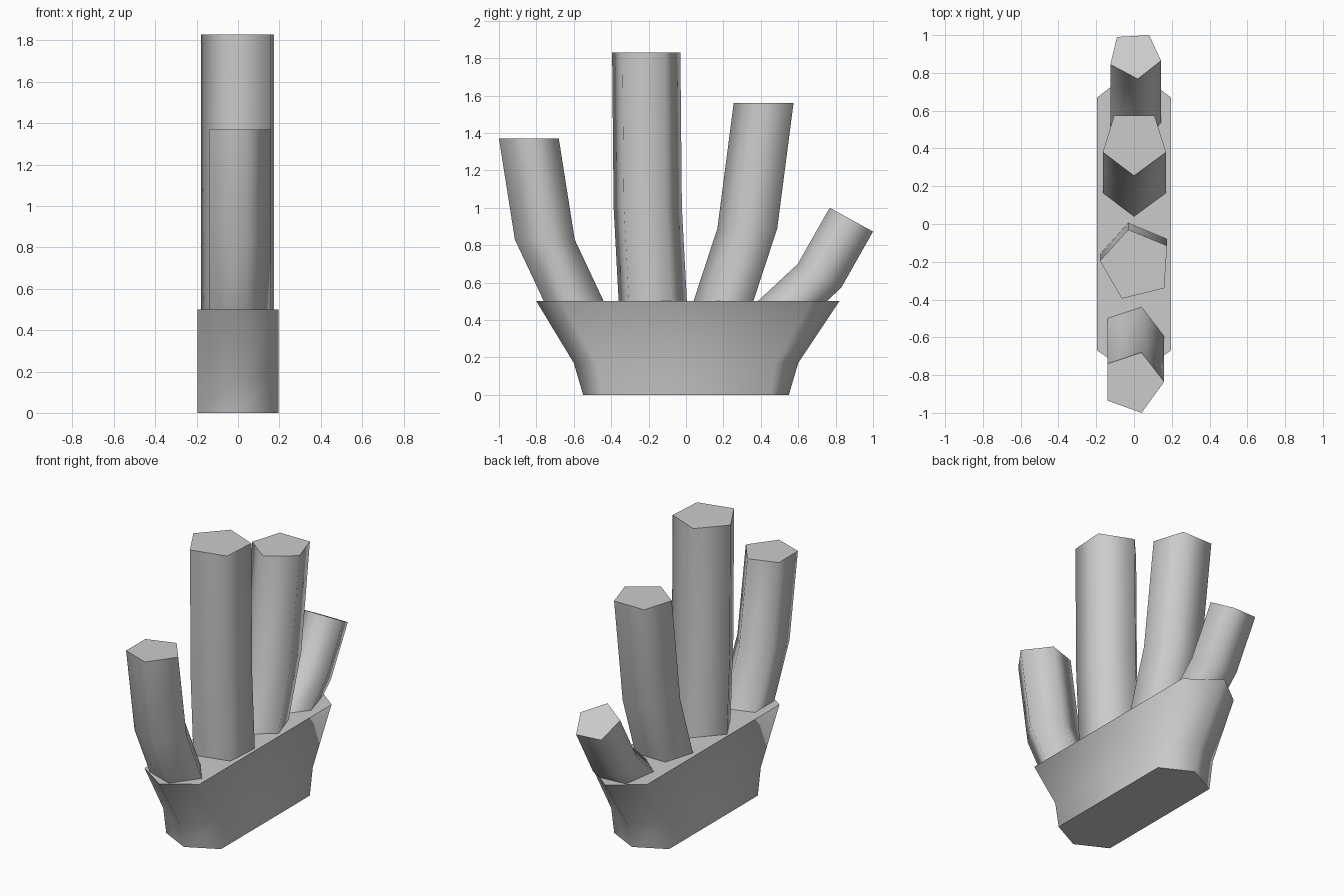
import bpy, bmesh

if "Cube" in bpy.data.objects:
    bpy.data.objects.remove(bpy.data.objects["Cube"])


def loft(name, rings, cap_bottom=False):
    """Skin equal-sized rings (bottom to top): smooth sides, flat caps."""
    bm = bmesh.new()
    loops = [[bm.verts.new(p) for p in ring] for ring in rings]
    n = len(loops[0])
    for low, high in zip(loops, loops[1:]):
        for i in range(n):
            j = (i + 1) % n
            bm.faces.new((low[i], low[j], high[j], high[i])).smooth = True
    bm.faces.new(loops[-1]).smooth = False
    if cap_bottom:
        bm.faces.new(loops[0][::-1]).smooth = False
    mesh = bpy.data.meshes.new(name)
    bm.to_mesh(mesh)
    bm.free()
    obj = bpy.data.objects.new(name, mesh)
    bpy.context.collection.objects.link(obj)
    return obj


def palm_ring(z, corner, back_tip, front_tip):
    w = 0.195
    return [(w, -corner, z), (w, corner, z), (0, back_tip, z),
            (-w, corner, z), (-w, -corner, z), (0, -front_tip, z)]


def finger(name, outline, z_top, slope, steps):
    """Sweep the top outline down through (dy, dz) offsets."""
    y0 = outline[0][1]
    top = [(x, y, z_top + slope * (y - y0)) for x, y in outline]
    rings = [[(x, y + dy, z + dz) for x, y, z in top] for dy, dz in steps]
    return loft(name, rings + [top])


# Flared six-sided base
loft("palm_base", [palm_ring(0, 0.45, 0.55, 0.55),
                   palm_ring(0.17, 0.48, 0.60, 0.60),
                   palm_ring(0.5, 0.67, 0.82, 0.80)], cap_bottom=True)

# Bent five-sided fingers, front to back
finger("front_finger",
       [(0.04, -1.0), (0.16, -0.835), (0.04, -0.68), (-0.14, -0.74), (-0.14, -0.935)],
       1.37, 0, [(0.24, -0.87), (0.085, -0.54)])
finger("tall_finger",
       [(-0.065, -0.395), (0.16, -0.34), (0.175, -0.115), (-0.03, -0.03), (-0.18, -0.195)],
       1.83, 0, [(0.035, -1.33), (0.008, -0.83)])
finger("middle_finger",
       [(0, 0.255), (0.17, 0.38), (0.108, 0.575), (-0.105, 0.575), (-0.165, 0.38)],
       1.56, 0, [(-0.215, -1.06), (-0.087, -0.67)])
finger("thumb",
       [(0.02, 0.768), (0.143, 0.865), (0.08, 1.0), (-0.09, 0.99), (-0.125, 0.845)],
       1.0, -0.55, [(-0.39, -0.505), (-0.17, -0.30)])
